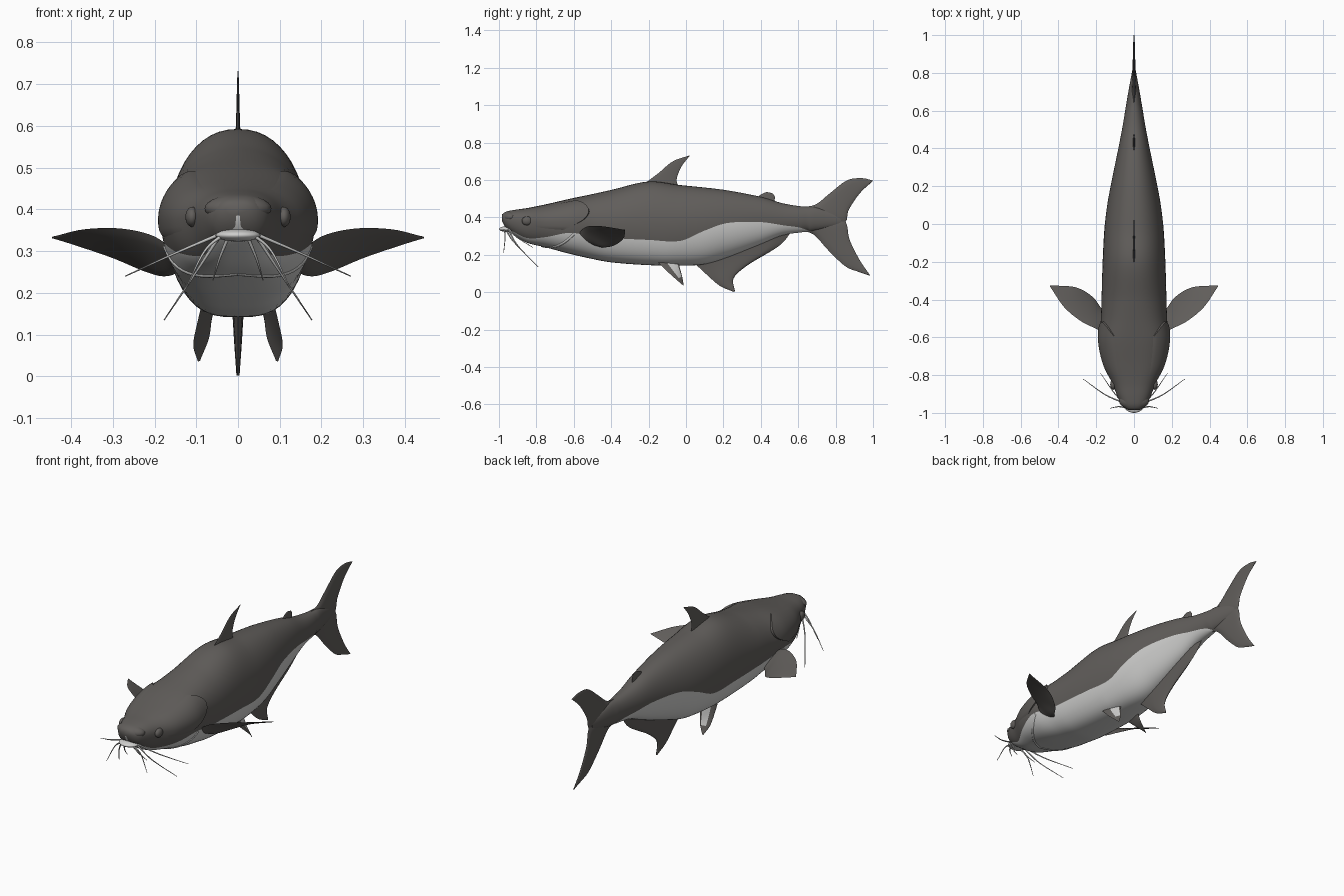
import bpy, bmesh, math
from mathutils import Vector

cube = bpy.data.objects.get("Cube")
if cube:
    bpy.data.objects.remove(cube, do_unlink=True)


def material(name, color):
    m = bpy.data.materials.new(name)
    m.use_nodes = True
    m.diffuse_color = (*color, 1)
    bsdf = m.node_tree.nodes["Principled BSDF"]
    bsdf.inputs["Base Color"].default_value = (*color, 1)
    bsdf.inputs["Roughness"].default_value = 0.7
    return m


GRAY = material("slate_gray", (0.12, 0.112, 0.105))
PALE = material("belly_white", (0.62, 0.62, 0.61))


def finish(name, bm, mats, angle=60):
    bmesh.ops.remove_doubles(bm, verts=bm.verts, dist=0.0002)
    bmesh.ops.recalc_face_normals(bm, faces=bm.faces)
    mesh = bpy.data.meshes.new(name)
    bm.to_mesh(mesh)
    bm.free()
    ob = bpy.data.objects.new(name, mesh)
    bpy.context.collection.objects.link(ob)
    for m in mats:
        mesh.materials.append(m)
    bpy.ops.object.select_all(action='DESELECT')
    ob.select_set(True)
    bpy.context.view_layer.objects.active = ob
    bpy.ops.object.shade_smooth_by_angle(angle=math.radians(angle))


def spline(keys, rows, t):
    """Smooth interpolation of rows of numbers along rising keys."""
    last = len(keys) - 1
    t = min(max(t, keys[0]), keys[-1])
    i = max(k for k in range(last) if keys[k] <= t)

    def slope(k, c):
        a, b = max(k - 1, 0), min(k + 1, last)
        return (rows[b][c] - rows[a][c]) / (keys[b] - keys[a])
    h = keys[i + 1] - keys[i]
    s = (t - keys[i]) / h
    out = []
    for c in range(len(rows[0])):
        p, q = rows[i][c], rows[i + 1][c]
        m, n = slope(i, c) * h, slope(i + 1, c) * h
        out.append(p + s * m + s * s * (3 * (q - p) - 2 * m - n)
                   + s ** 3 * (2 * (p - q) + m + n))
    return out


def even(points):
    return [k / (len(points) - 1) for k in range(len(points))]


def loft(bm, rings, closed=True, paint=lambda i, j: 0):
    vs = [[bm.verts.new(p) for p in r] for r in rings]
    n = len(vs[0])
    for i in range(len(vs) - 1):
        for j in range(n if closed else n - 1):
            k = (j + 1) % n
            f = bm.faces.new((vs[i][j], vs[i][k], vs[i + 1][k], vs[i + 1][j]))
            f.material_index = paint(i, j)
    return vs


# Body stations: y, back height, belly height, half width, widest height, colour line
STATIONS = [
    (-.985, .415, .385, .03, .40, .385), (-.965, .43, .345, .06, .39, .345),
    (-.92, .44, .305, .085, .385, .322), (-.85, .45, .265, .112, .38, .29),
    (-.75, .47, .24, .16, .375, .295), (-.62, .50, .205, .184, .375, .318),
    (-.5, .525, .178, .175, .365, .298), (-.4, .547, .16, .172, .36, .29),
    (-.2, .592, .145, .166, .36, .28), (-.03, .573, .142, .157, .36, .275),
    (.1, .56, .15, .142, .36, .33), (.22, .545, .185, .12, .37, .37),
    (.4, .51, .255, .083, .39, .375), (.52, .475, .305, .06, .39, .358),
    (.63, .458, .322, .042, .39, .34), (.7, .455, .33, .03, .39, .3),
    (.83, .41, .36, .006, .385, .3)]
KEYS = [s[0] for s in STATIONS]


def ramp(y, start, end):
    return min(max((y - start) / (end - start), 0), 1)


def skin(y, a, lift=0.0):
    """Point on the body: a runs from 0 on the back to pi on the belly."""
    top, bot, w, mid, _ = spline(KEYS, [s[1:] for s in STATIONS], y)
    c = math.cos(a)
    power = .75 + .15 * ramp(y, -.6, -.4) if c > 0 else .64 + .3 * ramp(y, -.1, .2)
    x = w * abs(math.sin(a)) ** power * (1 if a <= math.pi else -1)
    dz = (top - mid if c > 0 else mid - bot) * c
    out = Vector((x, 0, dz))
    if lift:
        out += out.normalized() * lift
    return Vector((out.x, y, mid + out.z))


def line_angle(y):
    _, bot, _, mid, line = spline(KEYS, [s[1:] for s in STATIONS], y)
    c = (line - mid) / (mid - bot)
    return math.acos(max(c, -0.999))


# Body: the rings follow the colour line so that the belly edge is clean
HALF, LOW, COUNT = 16, 12, 100
rings = []
for i in range(COUNT + 1):
    s = i / COUNT
    y = KEYS[0] + (KEYS[-1] - KEYS[0]) * (0.65 * s + 0.35 * s * s)
    b = line_angle(y)
    side = [b * k / HALF for k in range(HALF)]
    side += [b + (math.pi - b) * k / LOW for k in range(LOW + 1)]
    angles = side + [2 * math.pi - a for a in side[-2:0:-1]]
    rings.append([skin(y, a) for a in angles])
bm = bmesh.new()
total = 2 * (HALF + LOW)
vs = loft(bm, rings, paint=lambda i, j: int(HALF <= j < total - HALF))
bm.faces.new(vs[0])
bm.faces.new(vs[-1])
finish("body", bm, [GRAY, PALE])


def fin(name, lead, trail, thick, normal=(1, 0, 0), pale_from=2.0, flip=1):
    """Lens-shaped fin lofted between a leading and a trailing edge."""
    nu, nv = 24, 10
    n = Vector(normal).normalized()
    rings = []
    for i in range(nu + 1):
        u = i / nu
        p, q = (Vector(spline(even(e), e, u)) for e in (lead, trail))
        ring = []
        for j in range(2 * nv):
            v = j / nv if j <= nv else 2 - j / nv
            d = thick * math.sqrt(max(4 * v * (1 - v), 0)) * (1 - 0.85 * u ** 0.5)
            pt = p.lerp(q, v) + n * (d if j <= nv else -d)
            ring.append((pt.x * flip, pt.y, pt.z))
        rings.append(ring)
    bm = bmesh.new()
    loft(bm, rings, paint=lambda i, j: int(
        pale_from < (j + 0.5) / nv < 0.9 and i < nu * 0.7))
    finish(name, bm, [GRAY, PALE])


def flat(points):
    return [(0, y, z) for y, z in points]


# Fins on the centre line
fin("dorsal_fin", flat([(-.25, .56), (-.15, .635), (-.07, .7), (.02, .732)]),
    flat([(-.03, .55), (-.05, .6), (-.025, .67), (.02, .73)]), .009)
fin("adipose_fin", flat([(.37, .5), (.4, .522), (.43, .535), (.46, .53)]),
    flat([(.49, .47), (.475, .49), (.475, .51), (.465, .527)]), .008)
fin("anal_fin", flat([(.04, .16), (.11, .095), (.18, .035), (.255, .002)]),
    flat([(.57, .335), (.5, .25), (.33, .145), (.255, .075), (.262, .004)]), .026)
fin("tail_upper_lobe",
    flat([(.6, .455), (.69, .468), (.77, .53), (.86, .598), (.94, .61), (1, .597)]),
    flat([(.62, .38), (.76, .38), (.85, .375), (.87, .44), (.93, .53), (1, .595)]), .02)
fin("tail_lower_lobe",
    flat([(.6, .33), (.68, .31), (.76, .225), (.85, .14), (.92, .11), (.985, .088)]),
    flat([(.62, .40), (.76, .385), (.85, .38), (.875, .28), (.93, .17), (.985, .09)]), .02)


def tube(name, points, radius, mat, tip=1.0):
    curve = bpy.data.curves.new(name, 'CURVE')
    curve.dimensions = '3D'
    curve.bevel_depth = radius
    curve.bevel_resolution = 2
    curve.use_fill_caps = True
    steps = 14
    sp = curve.splines.new('POLY')
    sp.points.add(steps)
    for i, p in enumerate(sp.points):
        p.co = (*spline(even(points), points, i / steps), 1)
        p.radius = 1 + (tip - 1) * i / steps
    sp.use_smooth = True
    curve.materials.append(mat)
    ob = bpy.data.objects.new(name, curve)
    bpy.context.collection.objects.link(ob)


def ellipsoid(name, center, size, mat):
    bm = bmesh.new()
    bmesh.ops.create_uvsphere(bm, u_segments=24, v_segments=14, radius=1)
    for v in bm.verts:
        v.co = Vector(center) + Vector(a * b for a, b in zip(v.co, size))
    finish(name, bm, [mat])


# Mouth
ellipsoid("lower_lip", (0, -.955, .338), (.054, .045, .015), PALE)
ellipsoid("upper_snout", (0, -.935, .402), (.08, .047, .034), GRAY)

BARBELS = {
    "upper_barbel": [(.045, -.95, .34), (.15, -.905, .295), (.27, -.82, .24)],
    "long_chin_barbel": [(.045, -.95, .335), (.1, -.9, .25), (.177, -.79, .135)],
    "nose_barbel": [(.035, -.975, .34), (.08, -.967, .3), (.125, -.975, .21)],
    "short_chin_barbel": [(.025, -.96, .33), (.045, -.93, .28), (.06, -.885, .23)]}

# Paired parts
for side, s in (("left", 1), ("right", -1)):
    # The leading edge of the pectoral fin is raised, the trailing edge hangs
    fin(side + "_pectoral_fin",
        [(.14, -.59, .29), (.2, -.555, .335), (.28, -.515, .354), (.37, -.44, .352), (.445, -.33, .334)],
        [(.12, -.5, .26), (.17, -.45, .24), (.22, -.385, .25), (.31, -.335, .287), (.445, -.325, .332)],
        .014, (-.35, .45, .8), flip=s)
    fin(side + "_pelvic_fin",
        [(.08, -.19, .2), (.097, -.12, .13), (.107, -.06, .075), (.096, -.015, .036)],
        [(.05, -.04, .18), (.062, -.035, .14), (.07, -.022, .09), (.091, -.012, .038)],
        .009, (1, .5, .2), pale_from=.42, flip=s)
    ellipsoid(side + "_eye", (.11 * s, -.85, .382), (.016, .028, .024), GRAY)
    for name, path in BARBELS.items():
        tube(side + "_" + name, [(x * s, y, z) for x, y, z in path], .0045, PALE, .3)

    # Gill cover: a skin patch that lifts toward its rounded rear edge
    rows = []
    for i in range(21):
        t = i / 20
        a = .45 + 1.4 * t
        rear = spline([0, .25, .5, .75, 1], [[-.6], [-.545], [-.52], [-.56], [-.66]], t)[0]
        fade = math.sin(math.pi * t) ** 0.4 if 0 < t < 1 else 0
        cols = [(k / 12, .011 * k / 12 * fade - .001) for k in range(13)] + [(1.02, -.012)]
        pts = [skin(-.84 + (rear + .84) * u, a, h) for u, h in cols]
        rows.append([(p.x * s, p.y, p.z) for p in pts])
    bm = bmesh.new()
    loft(bm, rows, closed=False)
    finish(side + "_gill_cover", bm, [GRAY], 40)

    # Throat fold running from the gill cover under the chin
    fold = [skin(-.6 - .17 * k / 6, 1.95 + (math.pi - 1.95) * k / 6, -.004) for k in range(7)]
    tube(side + "_throat_fold", [(p.x * s, p.y, p.z) for p in fold], .008, PALE)
